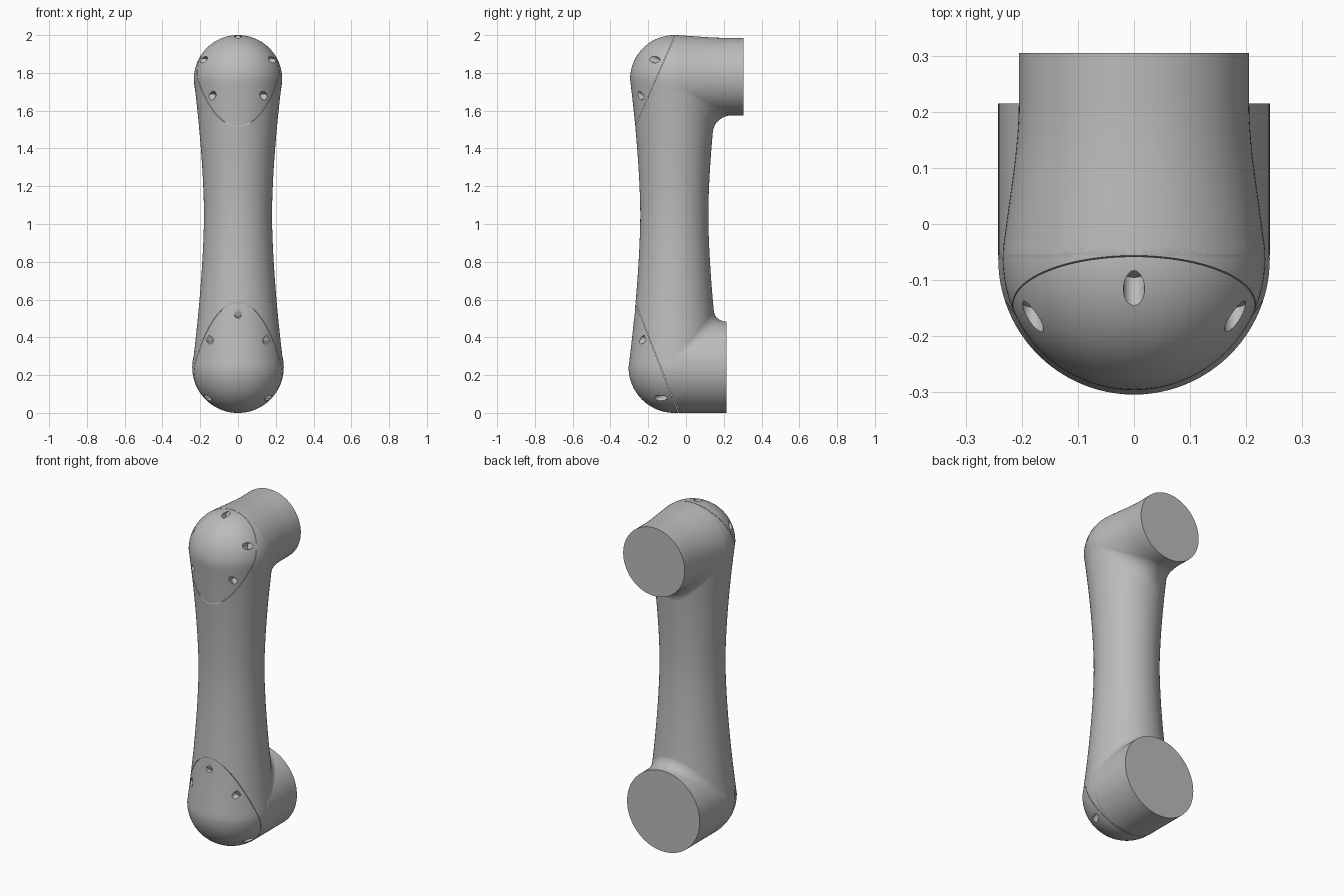
import bpy, bmesh, math
from mathutils import Vector, Matrix

if "Cube" in bpy.data.objects:
    bpy.data.objects.remove(bpy.data.objects["Cube"], do_unlink=True)

AXIS_Y, MID_Z = -0.062, 1.05
LOW_Z, LOW_R = 0.242, 0.242
TOP_Z, TOP_R = 1.766, 0.234
SEG = 96

grey = bpy.data.materials.new("satin_grey")
grey.use_nodes = True
COLOUR = (0.5, 0.5, 0.5, 1)
grey.diffuse_color = COLOUR
grey.node_tree.nodes["Principled BSDF"].inputs["Base Color"].default_value = COLOUR


def add_object(name, bm):
    mesh = bpy.data.meshes.new(name)
    bm.to_mesh(mesh)
    bm.free()
    obj = bpy.data.objects.new(name, mesh)
    bpy.context.collection.objects.link(obj)
    mesh.materials.append(grey)
    return obj


def loft(name, rings, side):
    """Closed tube through (centre, radius) rings lying across X and `side`."""
    bm = bmesh.new()
    loops = []
    for centre, r in rings:
        turn = [2 * math.pi * i / SEG for i in range(SEG)]
        loops.append([bm.verts.new(centre + Vector((r * math.cos(a), 0, 0))
                                   + side * r * math.sin(a)) for a in turn])
    for a, b in zip(loops, loops[1:]):
        for i in range(SEG):
            j = (i + 1) % SEG
            bm.faces.new((a[i], a[j], b[j], b[i]))
    bm.faces.new(loops[0])
    bm.faces.new(loops[-1])
    bmesh.ops.recalc_face_normals(bm, faces=bm.faces)
    return add_object(name, bm)


def activate(obj):
    bpy.ops.object.select_all(action='DESELECT')
    obj.select_set(True)
    bpy.context.view_layer.objects.active = obj


def boolean(obj, other, operation):
    activate(obj)
    mod = obj.modifiers.new(operation, 'BOOLEAN')
    mod.object, mod.operation, mod.solver = other, operation, 'EXACT'
    bpy.ops.object.modifier_apply(modifier=mod.name)
    bpy.data.objects.remove(other, do_unlink=True)


# Waisted upright with a dome at each end
def upright_radius(z):
    end_z, end_r = (LOW_Z, LOW_R) if z < MID_Z else (TOP_Z, TOP_R)
    d = min(1, abs((z - MID_Z) / (end_z - MID_Z)))
    return 0.18 + (end_r - 0.18) * d ** 1.65


def dome(z, r, sign):
    steps = [math.radians(90 * i / 24) for i in range(1, 24)] + [math.radians(89)]
    return [(z + sign * r * math.sin(a), r * math.cos(a)) for a in steps]


shaft = [LOW_Z + (TOP_Z - LOW_Z) * i / 48 for i in range(49)]
profile = dome(LOW_Z, LOW_R, -1)[::-1] + [(z, upright_radius(z)) for z in shaft]
profile += dome(TOP_Z, TOP_R, 1)
body = loft("link_body", [(Vector((0, AXIS_Y, z)), r) for z, r in profile], Vector((0, 1, 0)))


# Sideways sockets: the lower one straight, the upper one tapering
def low_socket(y):
    return LOW_Z, LOW_R


def top_socket(y):
    t = min(1, max(0, (y - AXIS_Y) / 0.28))
    t = t * t * (3 - 2 * t) * 0.5 + 0.5 * math.sin(t * math.pi / 2)
    return TOP_Z + 0.014 * t, TOP_R - 0.029 * t


def socket(name, shape, end):
    z, r = shape(AXIS_Y)
    rings = [(Vector((0, AXIS_Y - 0.013, z)), r - 0.007)]
    start = AXIS_Y + 0.007
    for i in range(25):
        y = start + (end - start) * i / 24
        z, r = shape(y)
        rings.append((Vector((0, y, z)), r + 0.0003))
    return loft(name, rings, Vector((0, 0, 1)))


boolean(body, socket("lower_socket", low_socket, 0.215), 'UNION')
boolean(body, socket("upper_socket", top_socket, 0.305), 'UNION')


# Front covers: a hairline seam plane and screw holes square to it
def cover(upper, lower, holes):
    upper, lower = Vector((0, *upper)), Vector((0, *lower))
    along = (upper - lower).normalized()
    normal = Vector((1, 0, 0)).cross(along)
    if normal.y > 0:
        normal.negate()
    rot = normal.to_track_quat('Z', 'Y').to_matrix().to_4x4()
    bm = bmesh.new()
    size = Matrix.Diagonal((0.7, 0.7, 0.002, 1))
    bmesh.ops.create_cube(bm, size=1, matrix=Matrix.Translation((upper + lower) / 2) @ rot @ size)
    boolean(body, add_object("seam_cutter", bm), 'DIFFERENCE')
    for x, y, z in holes:
        for sx in ((-1, 1) if x else (1,)):
            p = Vector((sx * x, y, z))
            p += normal * (0.12 - (p - upper).dot(normal))
            bm = bmesh.new()
            bmesh.ops.create_cone(bm, cap_ends=True, segments=24, radius1=0.019, radius2=0.019,
                                  depth=0.2, matrix=Matrix.Translation(p) @ rot)
            boolean(body, add_object("screw_cutter", bm), 'DIFFERENCE')


cover((-0.057, 2.0), (-0.265, 1.525),
      [(0, -0.11, 1.99), (0.18, -0.165, 1.87), (0.135, -0.24, 1.68)])
cover((-0.27, 0.59), (-0.04, 0.0),
      [(0, -0.277, 0.52), (0.15, -0.235, 0.385), (0.16, -0.145, 0.075)])


# Rolling-ball fillets in the inner corners
def fillet(name, shape, f, sign):
    bm = bmesh.new()
    rows = []
    for i in range(49):
        t = math.radians(-84 + 168 * i / 48)
        z = shape(AXIS_Y)[0] + sign * 0.25
        for _ in range(40):
            reach = upright_radius(z) + f
            c = Vector((reach * math.sin(t), AXIS_Y + reach * math.cos(t), z))
            zc, r = shape(c.y)
            target = zc + sign * math.sqrt(max(0, (r + f) ** 2 - c.x ** 2))
            z += 0.5 * (target - z)
        c.z = z
        to_upright = Vector((-c.x, AXIS_Y - c.y, 0)).normalized()
        to_socket = Vector((-c.x, 0, zc - c.z)).normalized()
        rows.append([bm.verts.new(c + f * to_upright.slerp(to_socket, k / 16)) for k in range(17)])
    for a, b in zip(rows, rows[1:]):
        for k in range(16):
            bm.faces.new((a[k], a[k + 1], b[k + 1], b[k]))
    bm.normal_update()
    if sum(face.normal.dot(Vector((0, 1, sign))) for face in bm.faces) < 0:
        bmesh.ops.reverse_faces(bm, faces=bm.faces)
    return add_object(name, bm)


parts = [body, fillet("lower_fillet", low_socket, 0.065, 1),
         fillet("upper_fillet", top_socket, 0.1, -1)]
for part in parts:
    activate(part)
    bpy.ops.object.shade_smooth_by_angle(angle=math.radians(28))
